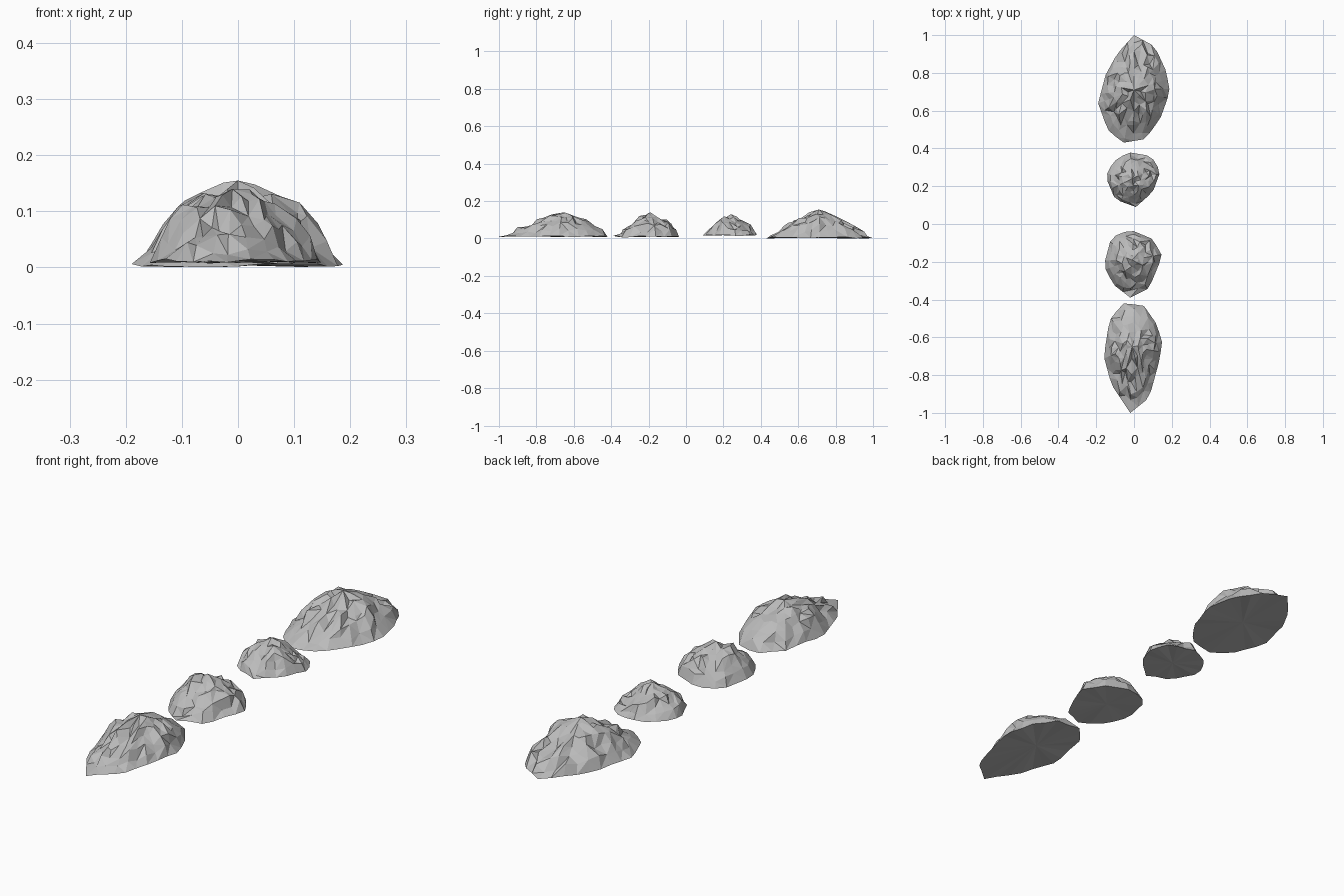
import bpy, bmesh, random
from mathutils import Vector

if "Cube" in bpy.data.objects:
    bpy.data.objects.remove(bpy.data.objects["Cube"], do_unlink=True)

stone = bpy.data.materials.new("grey stone")
stone.use_nodes = True
GREY = (0.5, 0.5, 0.5, 1)
stone.diffuse_color = GREY
stone.node_tree.nodes["Principled BSDF"].inputs["Base Color"].default_value = GREY

# Share of the outline kept by each ring, with its share of the height
PROFILE = [(1, 0), (.86, .28), (.72, .54), (.55, .73), (.38, .85), (.2, .9)]


def resample(points, count):
    """Spread evenly spaced points around a closed outline."""
    pts = [Vector(p) for p in points]
    edges = list(zip(pts, pts[1:] + pts[:1]))
    step = sum((b - a).length for a, b in edges) / count
    result, travelled = [], 0
    for a, b in edges:
        length = (b - a).length
        while len(result) < count and len(result) * step < travelled + length:
            result.append(a.lerp(b, (len(result) * step - travelled) / length))
        travelled += length
    return result


def rock(name, outline, peak, height, base, sides, seed):
    """Flat-bottomed craggy mound: shrinking, roughened rings up to a peak."""
    rng = random.Random(seed)
    rim = resample(outline, sides)
    centre = Vector(peak)
    reach = [(p - centre).length for p in rim]
    near, far = min(reach), max(reach)
    bm = bmesh.new()
    rings = []
    for level, (scale, rise) in enumerate(PROFILE):
        ring = []
        for p in rim if level < 4 else rim[::2]:
            if level == 0:
                xy, z = p, base + rng.uniform(-.004, .004)
            else:
                xy = centre.lerp(p, scale + rng.uniform(-.06, .06))
                # Drawn-out ends slope evenly, the flanks bulge
                lean = ((p - centre).length - near) / (far - near)
                share = rise + (1 - scale - rise) * lean + rng.uniform(-.1, .1)
                z = base + (height - base) * share
            ring.append(bm.verts.new((xy.x, xy.y, max(z, 0))))
        rings.append(ring)

    # Sides, halving the number of points near the crown
    for low, high in zip(rings, rings[1:]):
        n, m = len(low), len(high)
        for i in range(n):
            j = (i + 1) % n
            if n == m:
                quad = [low[i], low[j], high[j], high[i]]
                if rng.random() < .5:
                    quad = quad[1:] + quad[:1]
                a, b, c, d = quad
                bm.faces.new((a, b, c))
                bm.faces.new((a, c, d))
            else:
                k = (i + 1) // 2 % m
                bm.faces.new((low[i], low[j], high[k]))
                if i % 2:
                    bm.faces.new((low[i], high[k], high[i // 2]))
    # Crown and underside
    top = bm.verts.new((centre.x, centre.y, height))
    crown = rings[-1]
    for i, v in enumerate(crown):
        bm.faces.new((v, crown[(i + 1) % len(crown)], top))
    middle = bm.verts.new((centre.x, centre.y, base))
    for i, v in enumerate(rings[0]):
        bm.faces.new((rings[0][(i + 1) % sides], v, middle))
    bmesh.ops.recalc_face_normals(bm, faces=bm.faces)
    mesh = bpy.data.meshes.new(name)
    bm.to_mesh(mesh)
    bm.free()
    mesh.materials.append(stone)
    bpy.context.collection.objects.link(bpy.data.objects.new(name, mesh))


# Long rock with its tip to the front
rock("front_rock",
     [(-.02, -1), (.08, -.92), (.13, -.74), (.15, -.63), (.12, -.53), (.05, -.43),
      (-.06, -.42), (-.13, -.51), (-.16, -.7), (-.12, -.85)],
     (-.01, -.65), .14, .012, 26, 1)

# Two small round rocks
rock("front_middle_rock",
     [(-.02, -.39), (.08, -.34), (.15, -.17), (.1, -.08), (-.02, -.03), (-.12, -.07),
      (-.16, -.22), (-.11, -.32)],
     (-.01, -.19), .14, .01, 20, 2)
rock("back_middle_rock",
     [(.01, .09), (.1, .17), (.14, .28), (.09, .36), (-.03, .38), (-.11, .33),
      (-.15, .25), (-.1, .13)],
     (-.01, .24), .13, .018, 20, 3)

# Largest rock with its tip to the back
rock("back_rock",
     [(0, 1), (-.09, .9), (-.15, .79), (-.19, .64), (-.14, .5), (-.06, .43),
      (.06, .45), (.14, .56), (.19, .7), (.17, .81), (.11, .94)],
     (0, .71), .155, .004, 28, 4)
